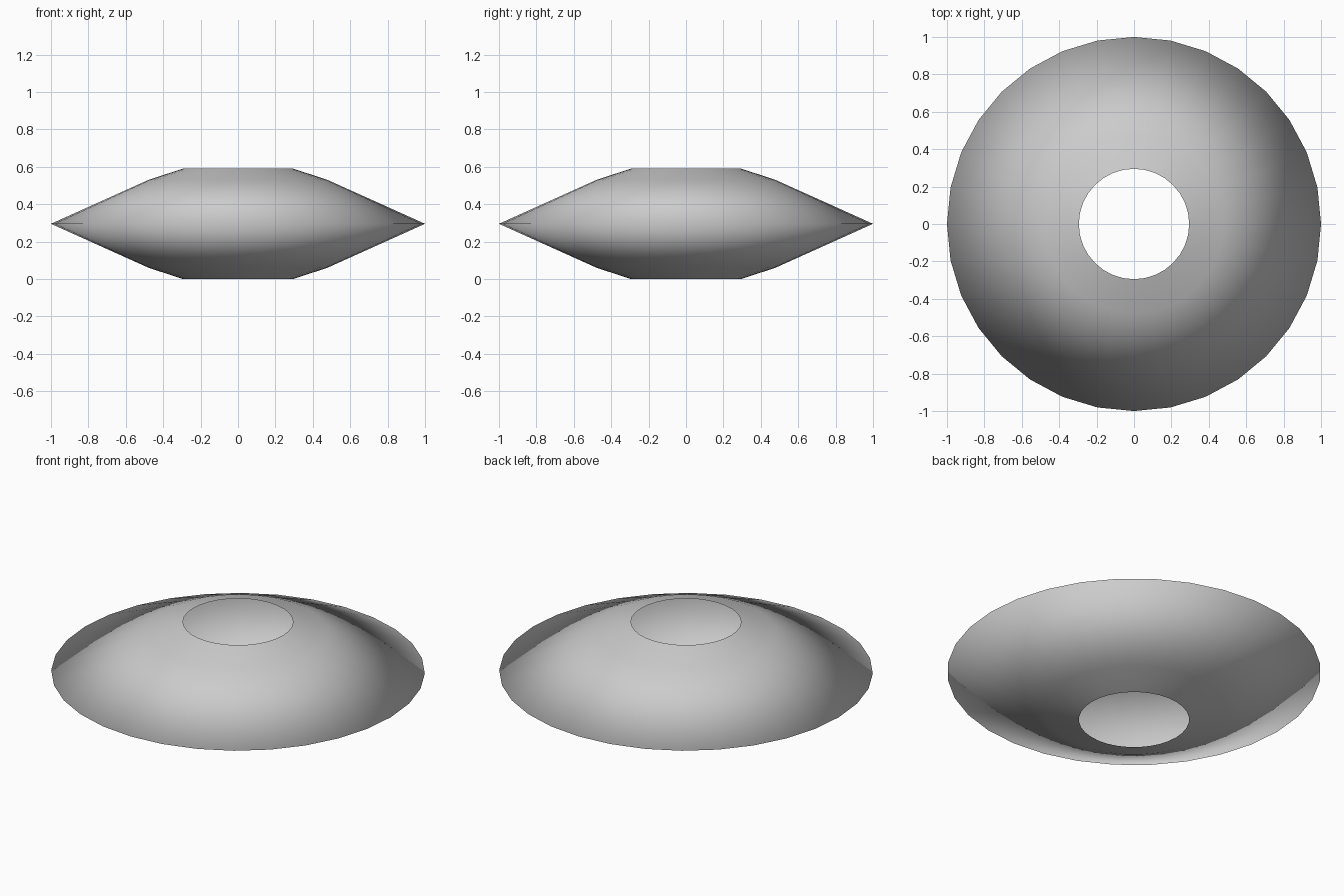
import bpy, bmesh
from math import cos, sin, tau

if "Cube" in bpy.data.objects:
    bpy.data.objects.remove(bpy.data.objects["Cube"])

SIDES = 32
# Half-profile (radius, height): lower opening, sharp rim, upper opening
PROFILE = [(0.295, 0.0), (0.478, 0.06), (1.0, 0.295), (0.478, 0.53), (0.295, 0.59)]

# Hollow lens-shaped shell, open at both ends
bm = bmesh.new()
rings = [[bm.verts.new((r * cos(tau * i / SIDES), r * sin(tau * i / SIDES), z))
          for i in range(SIDES)] for r, z in PROFILE]
for low, high in zip(rings, rings[1:]):
    for i in range(SIDES):
        j = (i + 1) % SIDES
        face = bm.faces.new((low[i], low[j], high[j], high[i]))
        face.smooth = True

mesh = bpy.data.meshes.new("lens_shell")
bm.to_mesh(mesh)
bm.free()
shell = bpy.data.objects.new("lens_shell", mesh)
bpy.context.collection.objects.link(shell)
